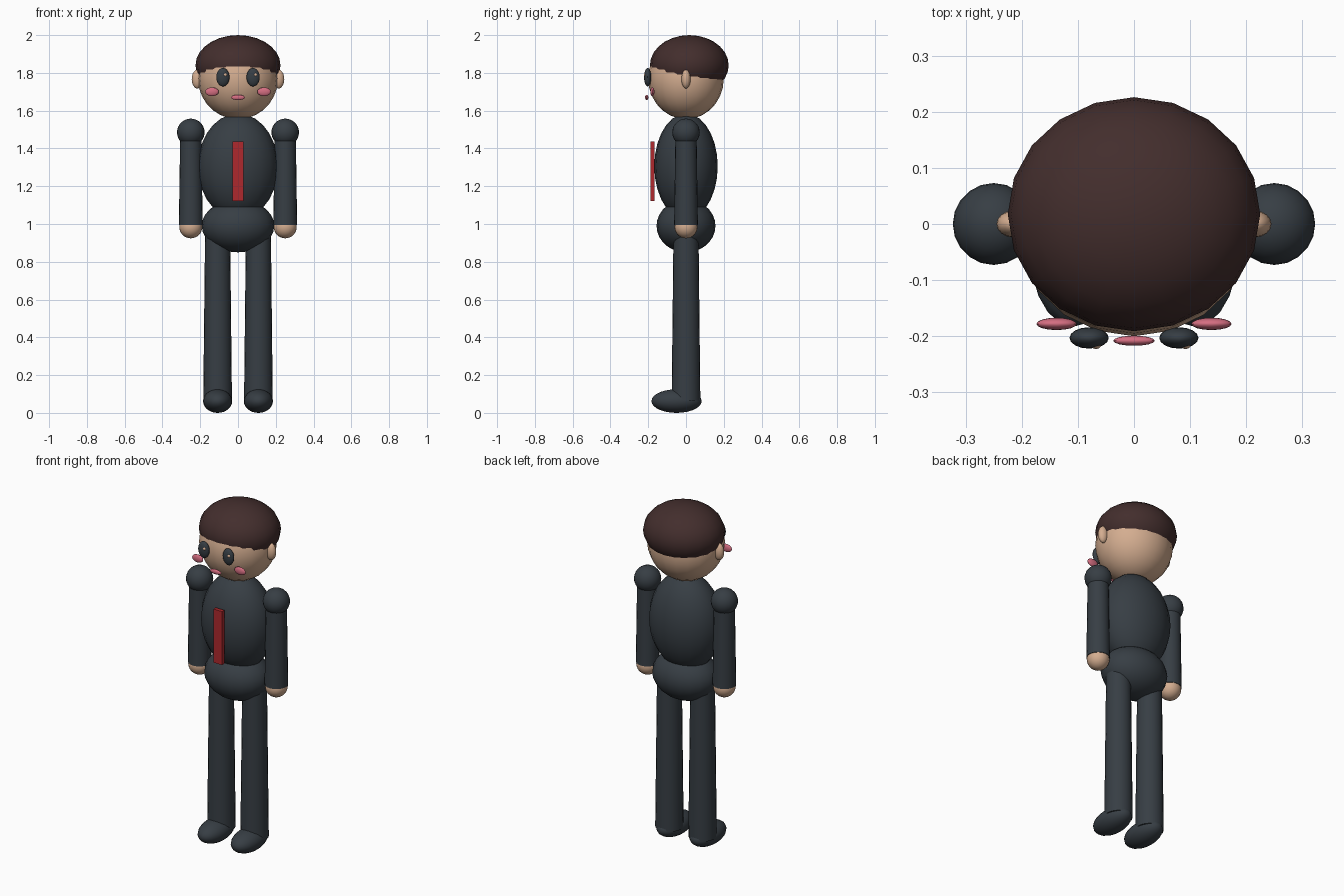
import bpy
import math

if "Cube" in bpy.data.objects:
    bpy.data.objects.remove(bpy.data.objects["Cube"])


def material(name, rgb):
    m = bpy.data.materials.new(name)
    m.diffuse_color = (*rgb, 1.0)
    m.use_nodes = True
    m.node_tree.nodes["Principled BSDF"].inputs["Base Color"].default_value = m.diffuse_color
    return m


SUIT = material("dark slate", (0.038, 0.048, 0.058))
SKIN = material("skin tan", (0.66, 0.42, 0.28))
HAIR = material("dark brown", (0.056, 0.027, 0.026))
RED = material("tie red", (0.43, 0.022, 0.026))
PINK = material("rosy pink", (0.66, 0.155, 0.22))


def finish(name, mat, smooth=True):
    ob = bpy.context.object
    ob.name = name
    ob.data.materials.append(mat)
    bpy.ops.object.transform_apply(location=False, rotation=False, scale=True)
    if smooth:
        bpy.ops.object.shade_smooth_by_angle(angle=math.radians(40))
    return ob


def ellipsoid(name, loc, radii, mat, segments=20, rings=14):
    bpy.ops.mesh.primitive_uv_sphere_add(segments=segments, ring_count=rings, location=loc)
    bpy.context.object.scale = radii
    return finish(name, mat)


def limb(name, x, z0, z1, r0, r1, mat):
    bpy.ops.mesh.primitive_cone_add(vertices=20, radius1=r0, radius2=r1,
                                    depth=z1 - z0, location=(x, 0, (z0 + z1) / 2))
    return finish(name, mat)


# Body
ellipsoid("torso", (0, 0, 1.305), (0.212, 0.168, 0.28), SUIT)
ellipsoid("hips", (0, 0, 0.99), (0.192, 0.156, 0.14), SUIT)

# Head and hair cap
ellipsoid("head", (0, 0, 1.77), (0.212, 0.20, 0.215), SKIN)
ellipsoid("hair", (0, 0.0175, 1.84), (0.225, 0.2085, 0.16), HAIR)

# Tie
bpy.ops.mesh.primitive_cube_add(size=1, location=(0, -0.178, 1.278))
bpy.context.object.scale = (0.056, 0.022, 0.315)
finish("tie", RED, smooth=False)

# Mouth
ellipsoid("mouth", (0, -0.208, 1.67), (0.037, 0.009, 0.014), PINK, 16, 10)

# Paired parts
for side, s in (("left", -1), ("right", 1)):
    # Arms
    ellipsoid(side + "_shoulder", (s * 0.25, 0, 1.485), (0.073, 0.073, 0.073), SUIT)
    limb(side + "_arm", s * 0.25, 0.995, 1.48, 0.063, 0.056, SUIT)
    ellipsoid(side + "_hand", (s * 0.25, 0, 0.985), (0.061, 0.061, 0.061), SKIN)
    # Legs
    limb(side + "_leg", s * 0.108, 0.065, 0.98, 0.076, 0.066, SUIT)
    ellipsoid(side + "_foot", (s * 0.108, -0.05, 0.0625), (0.077, 0.133, 0.0625), SUIT)
    # Face
    ellipsoid(side + "_ear", (s * 0.215, 0, 1.767), (0.03, 0.024, 0.05), SKIN, 16, 10)
    ellipsoid(side + "_eye", (s * 0.08, -0.203, 1.777), (0.035, 0.019, 0.049), SUIT, 16, 10)
    ellipsoid(side + "_eye_glint", (s * 0.08 + 0.012, -0.214, 1.79), (0.01, 0.009, 0.01), SKIN, 12, 8)
    ellipsoid(side + "_cheek", (s * 0.138, -0.178, 1.70), (0.036, 0.011, 0.023), PINK, 16, 10)
